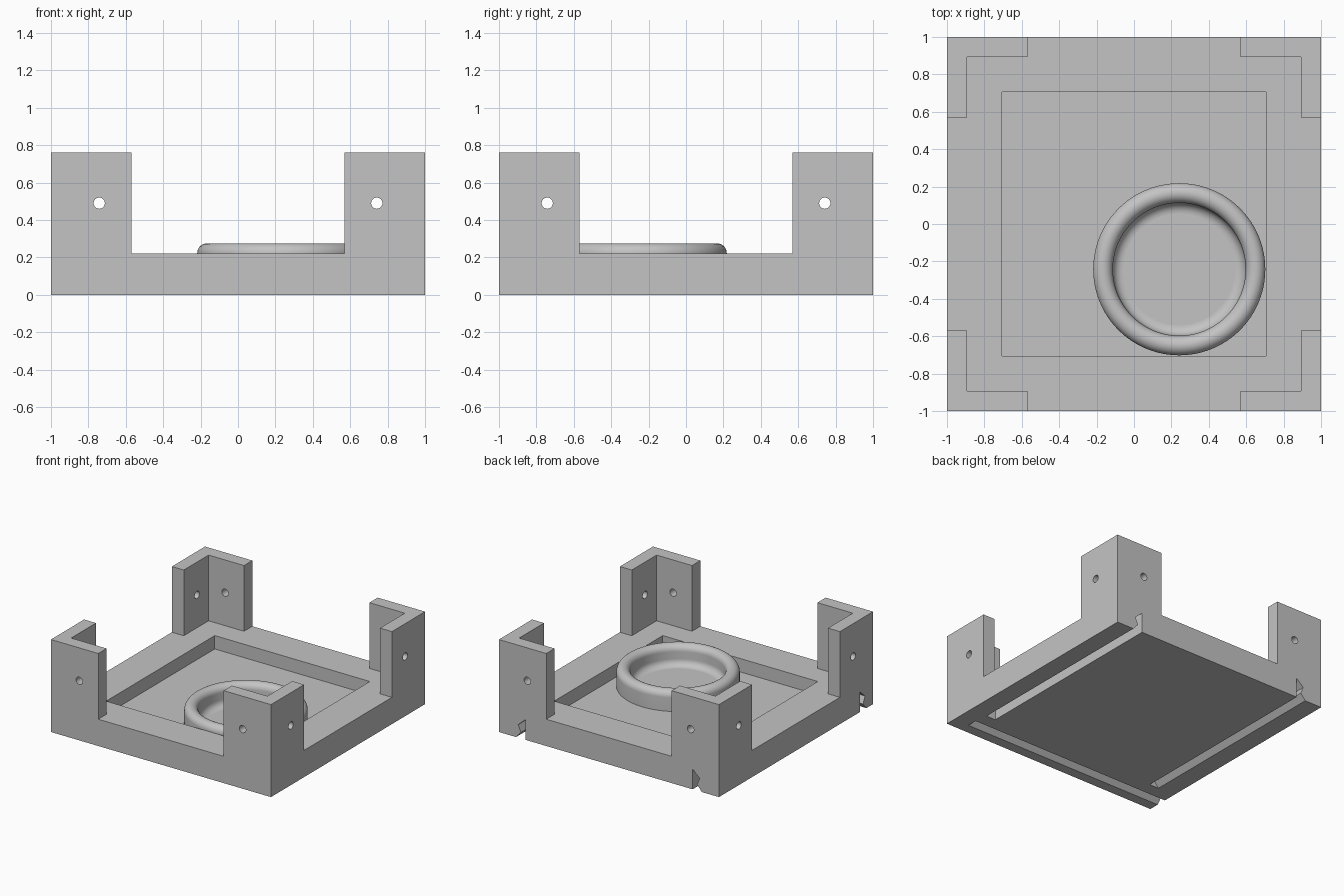
import bpy, bmesh, math
from mathutils import Vector, Matrix

if "Cube" in bpy.data.objects:
    bpy.data.objects.remove(bpy.data.objects["Cube"])

grey = bpy.data.materials.new("plain_grey")
grey.use_nodes = True
grey.diffuse_color = (0.55, 0.55, 0.55, 1)
grey.node_tree.nodes["Principled BSDF"].inputs["Base Color"].default_value = (0.55, 0.55, 0.55, 1)


def finish(name, bm):
    bmesh.ops.recalc_face_normals(bm, faces=bm.faces)
    mesh = bpy.data.meshes.new(name)
    bm.to_mesh(mesh)
    bm.free()
    mesh.materials.append(grey)
    obj = bpy.data.objects.new(name, mesh)
    bpy.context.collection.objects.link(obj)
    return obj


def box(name, lo, hi):
    lo, hi = Vector(lo), Vector(hi)
    bm = bmesh.new()
    place = Matrix.Translation((lo + hi) / 2) @ Matrix.Diagonal((*(hi - lo), 1))
    bmesh.ops.create_cube(bm, size=1, matrix=place)
    return finish(name, bm)


def prism(name, points, along):
    bm = bmesh.new()
    face = bm.faces.new([bm.verts.new(p) for p in points])
    new = bmesh.ops.extrude_face_region(bm, geom=[face])["geom"]
    moved = [v for v in new if isinstance(v, bmesh.types.BMVert)]
    bmesh.ops.translate(bm, verts=moved, vec=along)
    return finish(name, bm)


def rod(name, x, z, turn):
    bm = bmesh.new()
    place = Matrix.Rotation(turn, 4, "Z") @ Matrix.Translation((x, 0, z)) @ Matrix.Rotation(math.pi / 2, 4, "X")
    bmesh.ops.create_cone(bm, cap_ends=True, segments=32, radius1=0.03, radius2=0.03, depth=2.4, matrix=place)
    return finish(name, bm)


def cut(target, cutter):
    mod = target.modifiers.new("cut", "BOOLEAN")
    mod.operation, mod.solver, mod.object = "DIFFERENCE", "EXACT", cutter
    bpy.context.view_layer.objects.active = target
    bpy.ops.object.modifier_apply(modifier=mod.name)
    bpy.data.objects.remove(cutter)


# Frame: one block opened up so that four L-shaped corner posts remain
rim, top, floor = 0.22, 0.76, 0.11
frame = box("frame_with_corner_posts", (-1, -1, 0), (1, 1, top))
cut(frame, box("inside", (-0.892, -0.892, rim), (0.892, 0.892, 1)))
cut(frame, box("gap_x", (-0.57, -1.2, rim), (0.57, 1.2, 1)))
cut(frame, box("gap_y", (-1.2, -0.57, rim), (1.2, 0.57, 1)))
cut(frame, box("pocket", (-0.705, -0.705, floor), (0.705, 0.705, 1)))

# Screw holes through the posts in both directions
for turn in (0, math.pi / 2):
    for x in (-0.742, 0.742):
        cut(frame, rod("hole", x, 0.49, turn))

# Hooked slots in the underside: two open at the back, one at the side
hook = [(0, -0.02), (0.085, -0.02), (0.085, 0), (0.04, 0.05), (0.065, 0.107), (0, 0.165)]
for side in (-1, 1):
    cut(frame, prism("slot", [(side * (0.76 + u), -0.72, z) for u, z in hook], (0, 1.8, 0)))
cut(frame, prism("slot", [(0.86, -0.83 - u, z) for u, z in hook], (-1.9, 0, 0)))

# Raised ring: rounded top and a fillet at the inner foot
outer, inner, peak, fillet = 0.46, 0.355, 0.275, 0.055
half = (outer - inner) / 2
profile = [(outer, floor - 0.01)]
for i in range(17):
    a = math.pi * i / 16
    profile.append((inner + half + half * math.cos(a), peak - half + half * math.sin(a)))
for i in range(9):
    a = math.pi / 2 * i / 8
    profile.append((inner - fillet + fillet * math.cos(a), floor + fillet - fillet * math.sin(a)))
profile.append((inner - fillet, floor - 0.01))
bm = bmesh.new()
verts = [bm.verts.new((r, 0, z)) for r, z in profile]
edges = [bm.edges.new((verts[i], verts[(i + 1) % len(verts)])) for i in range(len(verts))]
bmesh.ops.spin(bm, geom=verts + edges, cent=(0, 0, 0), axis=(0, 0, 1), angle=2 * math.pi, steps=96)
bmesh.ops.remove_doubles(bm, verts=bm.verts, dist=0.0005)
ring = finish("round_ring", bm)
ring.location = (0.242, -0.242, 0)

# Smooth only the curved surfaces
for obj in (frame, ring):
    bpy.ops.object.select_all(action="DESELECT")
    obj.select_set(True)
    bpy.context.view_layer.objects.active = obj
    bpy.ops.object.shade_smooth_by_angle(angle=math.radians(30))
